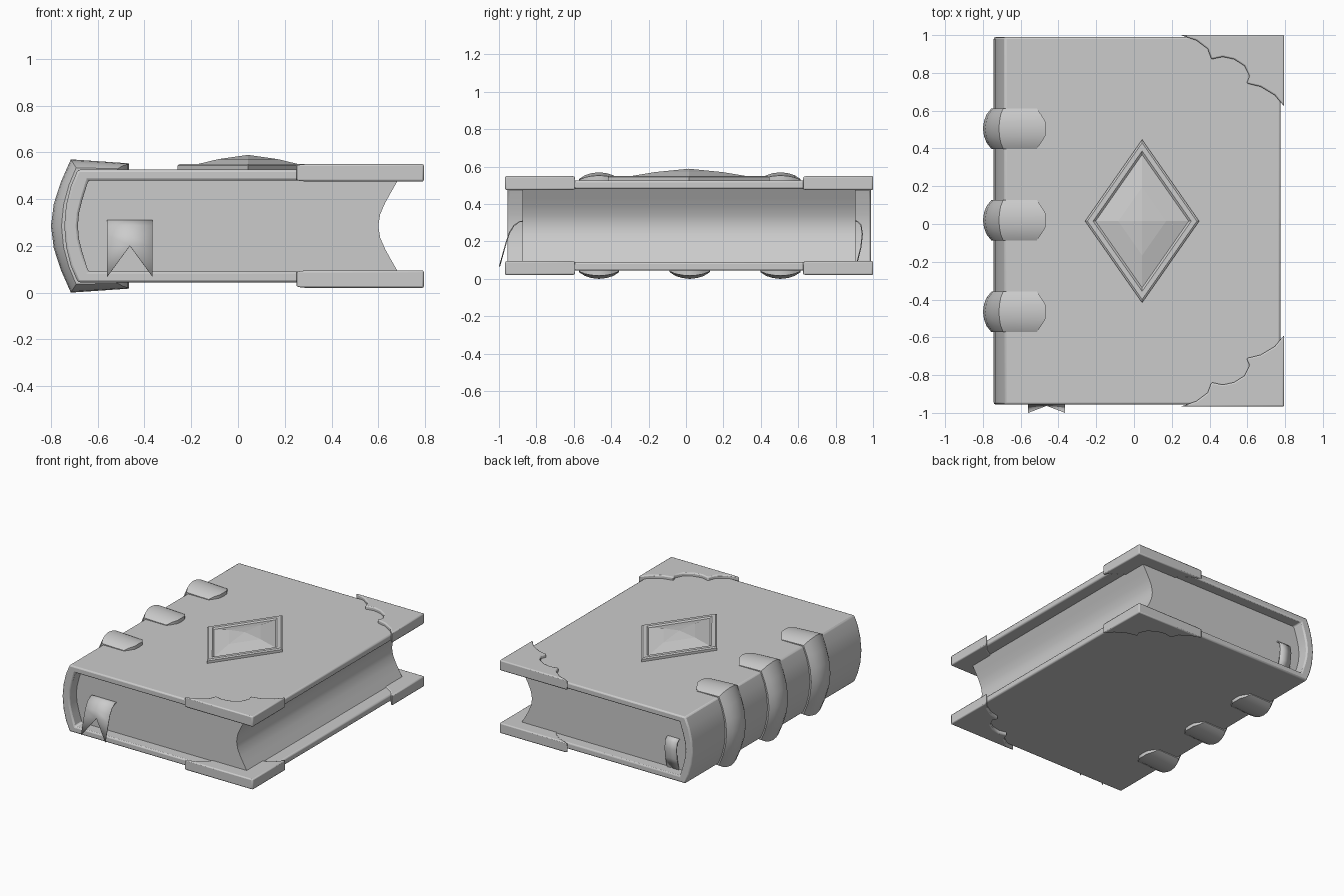
import bpy, bmesh, math

if "Cube" in bpy.data.objects:
    bpy.data.objects.remove(bpy.data.objects["Cube"])

CY, CZ = 0.017, 0.285   # symmetry planes of the book


def finish(name, verts, faces, smooth=35, bevel=0.0, solid=0.0):
    me = bpy.data.meshes.new(name)
    me.from_pydata(verts, [], faces)
    bm = bmesh.new()
    bm.from_mesh(me)
    bmesh.ops.recalc_face_normals(bm, faces=bm.faces)
    bm.to_mesh(me)
    bm.free()
    ob = bpy.data.objects.new(name, me)
    bpy.context.collection.objects.link(ob)
    if solid:
        m = ob.modifiers.new("thickness", 'SOLIDIFY')
        m.thickness = solid
        m.offset = 0
    if bevel:
        m = ob.modifiers.new("bevel", 'BEVEL')
        m.width = bevel
        m.segments = 2
        m.limit_method = 'ANGLE'
        m.angle_limit = math.radians(50)
    if smooth:
        bpy.ops.object.select_all(action='DESELECT')
        ob.select_set(True)
        bpy.context.view_layer.objects.active = ob
        bpy.ops.object.shade_smooth_by_angle(angle=math.radians(smooth))
    return ob


def prism(name, lower, upper, **kw):
    n = len(lower)
    faces = [tuple(range(n)), tuple(range(n, 2 * n))]
    faces += [(i, (i + 1) % n, n + (i + 1) % n, n + i) for i in range(n)]
    return finish(name, lower + upper, faces, **kw)


def prism_y(name, pts, half, **kw):
    return prism(name, [(x, CY - half, z) for x, z in pts],
                 [(x, CY + half, z) for x, z in pts], **kw)


def mirror_z(pts):
    # the last point lies on the middle plane
    return pts + [(x, 2 * CZ - z) for x, z in reversed(pts[:-1])]


# cover wrapped round the spine
outer = mirror_z([(0.775, 0.526), (-0.685, 0.526), (-0.715, 0.455), (-0.735, 0.375), (-0.743, CZ)])
inner = mirror_z([(0.775, 0.48), (-0.64, 0.48), (-0.665, 0.40), (-0.68, 0.34), (-0.685, CZ)])
prism_y("cover", outer + inner[::-1], 0.972, bevel=0.01)

# page block with hollow fore edge
fore = mirror_z([(0.685, 0.482), (0.655, 0.43), (0.63, 0.385), (0.608, 0.335), (0.60, CZ)])
back = mirror_z([(-0.645, 0.482), (-0.67, 0.40), (-0.685, 0.34), (-0.69, CZ)])
prism_y("pages", fore + back[::-1], 0.89)

# scalloped corner guards
guard = [(0.245, 0.984), (0.33, 0.955), (0.39, 0.91), (0.41, 0.855), (0.47, 0.868),
         (0.53, 0.855), (0.585, 0.82), (0.612, 0.765), (0.595, 0.728), (0.67, 0.71),
         (0.745, 0.665), (0.795, 0.605), (0.795, 0.984)]
for z0, z1, level in ((0.475, 0.55, "top"), (0.02, 0.095, "bottom")):
    for s, end in ((-1, "front"), (1, "back")):
        prism(f"corner_guard_{level}_{end}",
              [(x, CY + s * y, z0) for x, y in guard],
              [(x, CY + s * y, z1) for x, y in guard], bevel=0.008)

# raised bands over the spine: (offset across, end x, fullness)
cols = [(-0.107, -0.515, -0.2), (-0.107, -0.515, 0.25), (-0.075, -0.492, 0.68),
        (-0.04, -0.47, 0.9), (0, -0.467, 1)]
cols += [(-v, e, f) for v, e, f in reversed(cols[:-1])]
low = [(-0.685, 0.522), (-0.712, 0.455), (-0.732, 0.375), (-0.74, CZ)]
high = [(-0.715, 0.57), (-0.757, 0.475), (-0.788, 0.38), (-0.80, CZ)]
low, high = mirror_z(low), mirror_z(high)
for i, y in enumerate((-0.465, 0.02, 0.505)):
    verts = []
    for v, e, f in cols:
        tip = 0.522 + 0.031 * f
        path = [(e, 0.516), (e, tip)]
        path += [(a + (c - a) * f, b + (d - b) * f) for (a, b), (c, d) in zip(low, high)]
        path += [(e, 2 * CZ - tip), (e, 2 * CZ - 0.516)]
        verts += [(px, y + v, pz) for px, pz in path]
    n = len(low) + 4
    faces = [(c * n + r, c * n + r + 1, (c + 1) * n + r + 1, (c + 1) * n + r)
             for c in range(len(cols) - 1) for r in range(n - 1)]
    finish(f"spine_band_{i + 1}", verts, faces, smooth=40)

# faceted diamond gem and its frame
def diamond(name, rings, peak=None):
    verts = [(0.043 + 0.302 * s * a, 0.015 + 0.432 * s * b, z)
             for s, z in rings for a, b in ((1, 0), (0, 1), (-1, 0), (0, -1))]
    faces = [(4 * r + k, 4 * r + (k + 1) % 4, 4 * r + 4 + (k + 1) % 4, 4 * r + 4 + k)
             for r in range(len(rings) - 1) for k in range(4)]
    if peak:
        verts.append((0.043, 0.015, peak))
        t = 4 * (len(rings) - 1)
        faces += [(t + k, t + (k + 1) % 4, len(verts) - 1) for k in range(4)]
    finish(name, verts, faces, smooth=0)


diamond("gem_frame", [(1, 0.52), (1, 0.544), (0.96, 0.551), (0.86, 0.551), (0.81, 0.541), (0.81, 0.52)])
diamond("gem", [(0.82, 0.52), (0.82, 0.542), (0.42, 0.571)], 0.589)

# bookmark ribbon: forked front tail
path = [(-0.86, 0.31), (-0.89, 0.306), (-0.92, 0.285), (-0.945, 0.245), (-0.96, 0.2)]
xs = (-0.56, -0.4625, -0.365)
verts = [(x, y, z) for y, z in path for x in xs]
faces = [(3 * r + c, 3 * r + c + 1, 3 * r + c + 4, 3 * r + c + 3)
         for r in range(len(path) - 1) for c in range(2)]
t = len(verts)
verts += [(xs[0], -0.997, 0.067), (xs[2], -0.997, 0.067)]
faces += [(t - 3, t - 2, t), (t - 2, t - 1, t + 1)]
finish("ribbon_tail", verts, faces, solid=0.006)

# bookmark ribbon: loop at the back
path = [(0.88, 0.31), (0.915, 0.308), (0.935, 0.29), (0.943, 0.24), (0.935, 0.17), (0.915, 0.09)]
verts = [(x, y, z) for y, z in path for x in (-0.585, -0.49)]
faces = [(2 * r, 2 * r + 1, 2 * r + 3, 2 * r + 2) for r in range(len(path) - 1)]
finish("ribbon_loop", verts, faces, solid=0.006)
